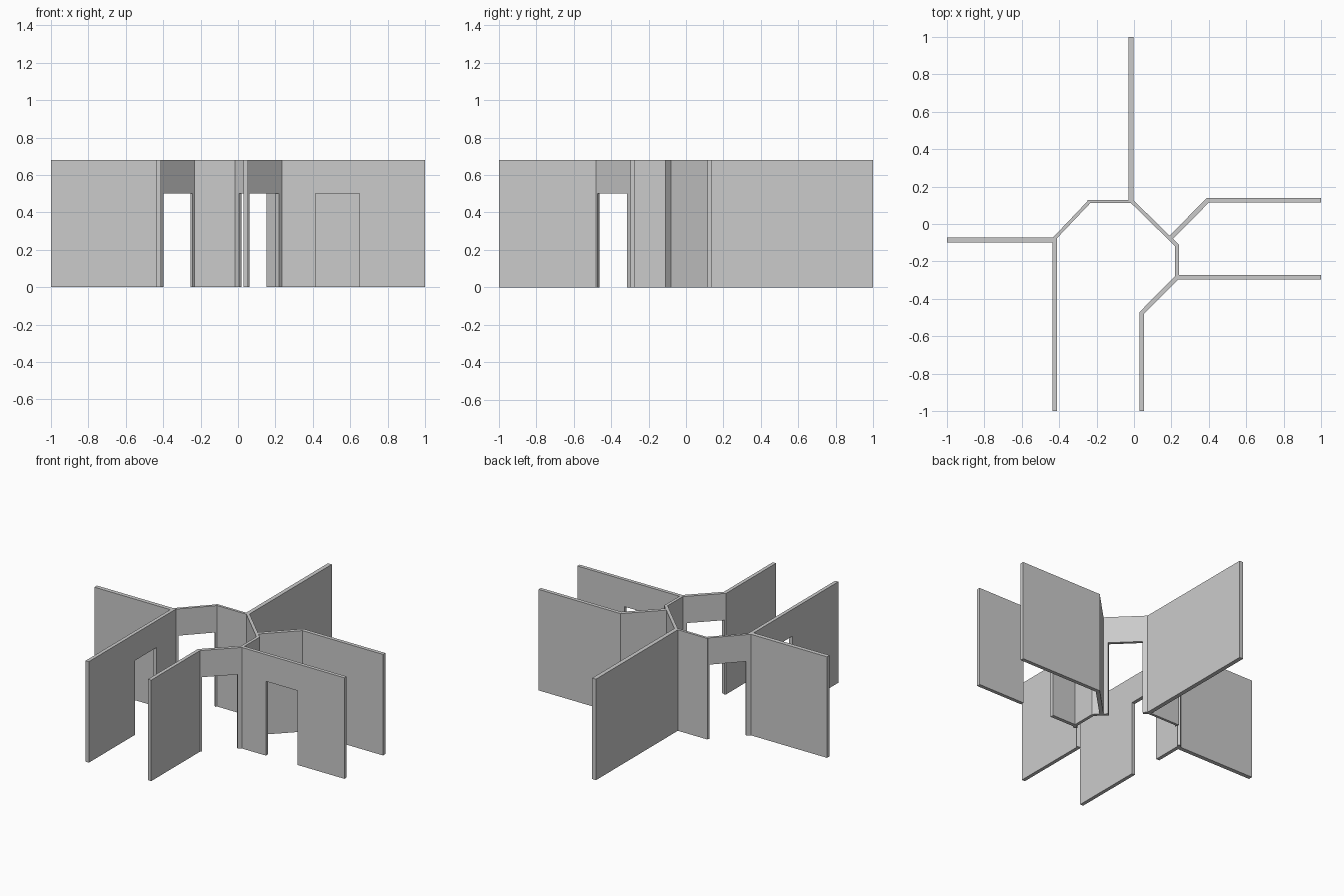
import bpy, bmesh
from mathutils import Vector

if "Cube" in bpy.data.objects:
    bpy.data.objects.remove(bpy.data.objects["Cube"])

HEIGHT, DOOR_TOP = 0.68, 0.50


def side_offsets(pts, width):
    """Mitred offset vector at every point of a wall centreline."""
    dirs = [(b - a).normalized() for a, b in zip(pts, pts[1:])]
    normals = [Vector((-d.y, d.x)) for d in dirs]
    out = []
    for i in range(len(pts)):
        n0, n1 = normals[max(i - 1, 0)], normals[min(i, len(normals) - 1)]
        m = (n0 + n1).normalized()
        out.append(m * (width / 2) / m.dot(n0))
    return out


def wall(name, path, width, door=None):
    """Upright wall along a path; door = (start, end) fractions of the first segment."""
    pts = [Vector(p) for p in path]
    offs = side_offsets(pts, width)
    bm = bmesh.new()
    last = len(pts) - 2
    for i in range(last + 1):
        profile = [(0, 0), (0, HEIGHT), (1, HEIGHT), (1, 0)]
        if door and i == 0:
            profile += [(door[1], 0), (door[1], DOOR_TOP), (door[0], DOOR_TOP), (door[0], 0)]
        sides = []
        for s in (1, -1):
            a, b = pts[i] + s * offs[i], pts[i + 1] + s * offs[i + 1]
            sides.append([bm.verts.new((*a.lerp(b, t), z)) for t, z in profile])
            bm.faces.new(sides[-1])
        n = len(profile)
        for k in range(n):
            # no inner faces where two segments meet
            if (k == 0 and i > 0) or (k == 2 and i < last):
                continue
            j = (k + 1) % n
            bm.faces.new((sides[0][k], sides[0][j], sides[1][j], sides[1][k]))
    bmesh.ops.remove_doubles(bm, verts=bm.verts, dist=1e-5)
    bmesh.ops.recalc_face_normals(bm, faces=bm.faces)
    mesh = bpy.data.meshes.new(name)
    bm.to_mesh(mesh)
    bm.free()
    obj = bpy.data.objects.new(name, mesh)
    bpy.context.collection.objects.link(obj)


# Outer walls radiating from the hall
wall("back_wall", [(-0.016, 0.115), (-0.016, 1.0)], 0.028)
wall("left_wall", [(-0.42, -0.086), (-1.0, -0.086)], 0.028)
wall("front_left_wall", [(-0.4225, -0.075), (-0.4225, -1.0)], 0.024, (0.22, 0.47))
wall("right_wall", [(0.225, -0.285), (1.0, -0.285)], 0.024, (0.245, 0.548))
wall("back_right_wall", [(0.195, -0.075), (0.395, 0.127), (1.0, 0.127)], 0.025)
wall("front_wall", [(0.228, -0.288), (0.042, -0.475), (0.042, -1.0)], 0.024, (0.10, 0.96))

# Hall walls in the middle
wall("hall_left_wall", [(-0.428, -0.08), (-0.24, 0.118)], 0.018, (0.12, 0.955))
wall("hall_back_wall", [(-0.249, 0.121), (-0.01, 0.121)], 0.017)
wall("hall_right_wall", [(-0.015, 0.125), (0.23, -0.115), (0.23, -0.285)], 0.02, (0.11, 0.722))
